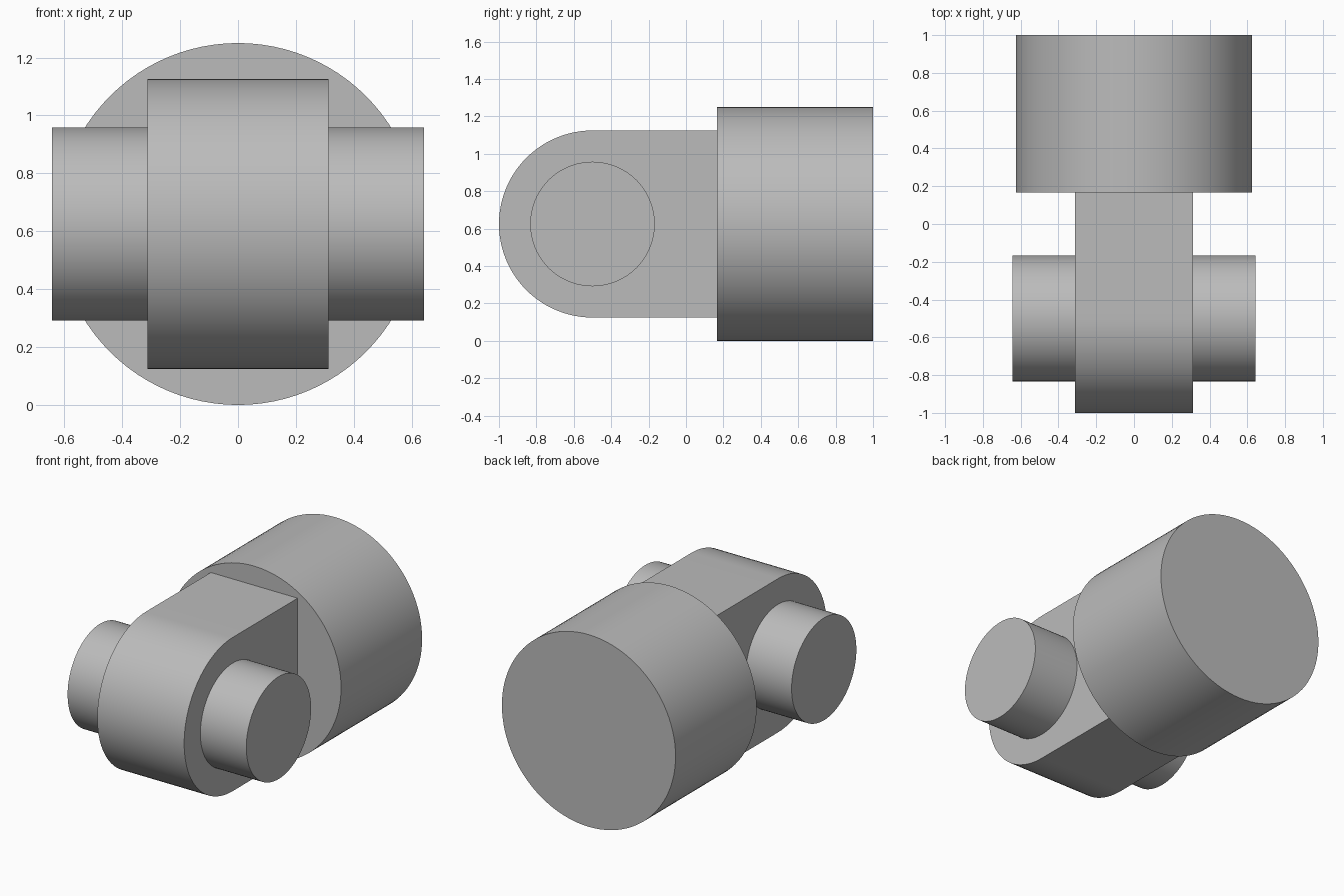
import bpy, bmesh
from math import pi, sin, cos, radians
from mathutils import Matrix

cube = bpy.data.objects.get("Cube")
if cube:
    bpy.data.objects.remove(cube, do_unlink=True)

AXIS_Z = 0.625   # height of the shared centre line
PIN_Y = -0.5     # centre of the rounded lug end
SEGMENTS = 96

grey = bpy.data.materials.new("plain grey")
grey.use_nodes = True
colour = (0.5, 0.5, 0.5, 1)
grey.diffuse_color = colour
grey.node_tree.nodes["Principled BSDF"].inputs["Base Color"].default_value = colour


def finish(name, bm):
    """Turn a bmesh into a smooth shaded object with sharp rims."""
    bmesh.ops.recalc_face_normals(bm, faces=bm.faces)
    mesh = bpy.data.meshes.new(name)
    bm.to_mesh(mesh)
    bm.free()
    mesh.materials.append(grey)
    obj = bpy.data.objects.new(name, mesh)
    bpy.context.collection.objects.link(obj)
    bpy.ops.object.select_all(action="DESELECT")
    obj.select_set(True)
    bpy.context.view_layer.objects.active = obj
    bpy.ops.object.shade_smooth_by_angle(angle=radians(30))


def cylinder(name, radius, length, centre, axis):
    bm = bmesh.new()
    turn = Matrix.Rotation(pi / 2, 4, axis)
    bmesh.ops.create_cone(bm, cap_ends=True, segments=SEGMENTS, radius1=radius,
                          radius2=radius, depth=length,
                          matrix=Matrix.Translation(centre) @ turn)
    finish(name, bm)


# Large round shank at the back, lying along y
cylinder("shank", 0.625, 0.833, (0, 0.5835, AXIS_Z), "X")

# Cross pin through the lug, lying along x
cylinder("cross_pin", 0.333, 1.286, (0, PIN_Y, AXIS_Z), "Y")

# Flat lug with a half-round front end, extruded across x
half_width, radius, back = 0.3125, 0.5, 0.168
steps = SEGMENTS // 2
outline = [(back, AXIS_Z + radius)]
for i in range(steps + 1):
    a = pi / 2 + pi * i / steps
    outline.append((PIN_Y + radius * cos(a), AXIS_Z + radius * sin(a)))
outline.append((back, AXIS_Z - radius))

bm = bmesh.new()
side = bm.faces.new([bm.verts.new((-half_width, y, z)) for y, z in outline])
extruded = bmesh.ops.extrude_face_region(bm, geom=[side], use_keep_orig=True)
moved = [v for v in extruded["geom"] if isinstance(v, bmesh.types.BMVert)]
bmesh.ops.translate(bm, verts=moved, vec=(2 * half_width, 0, 0))
finish("lug", bm)
